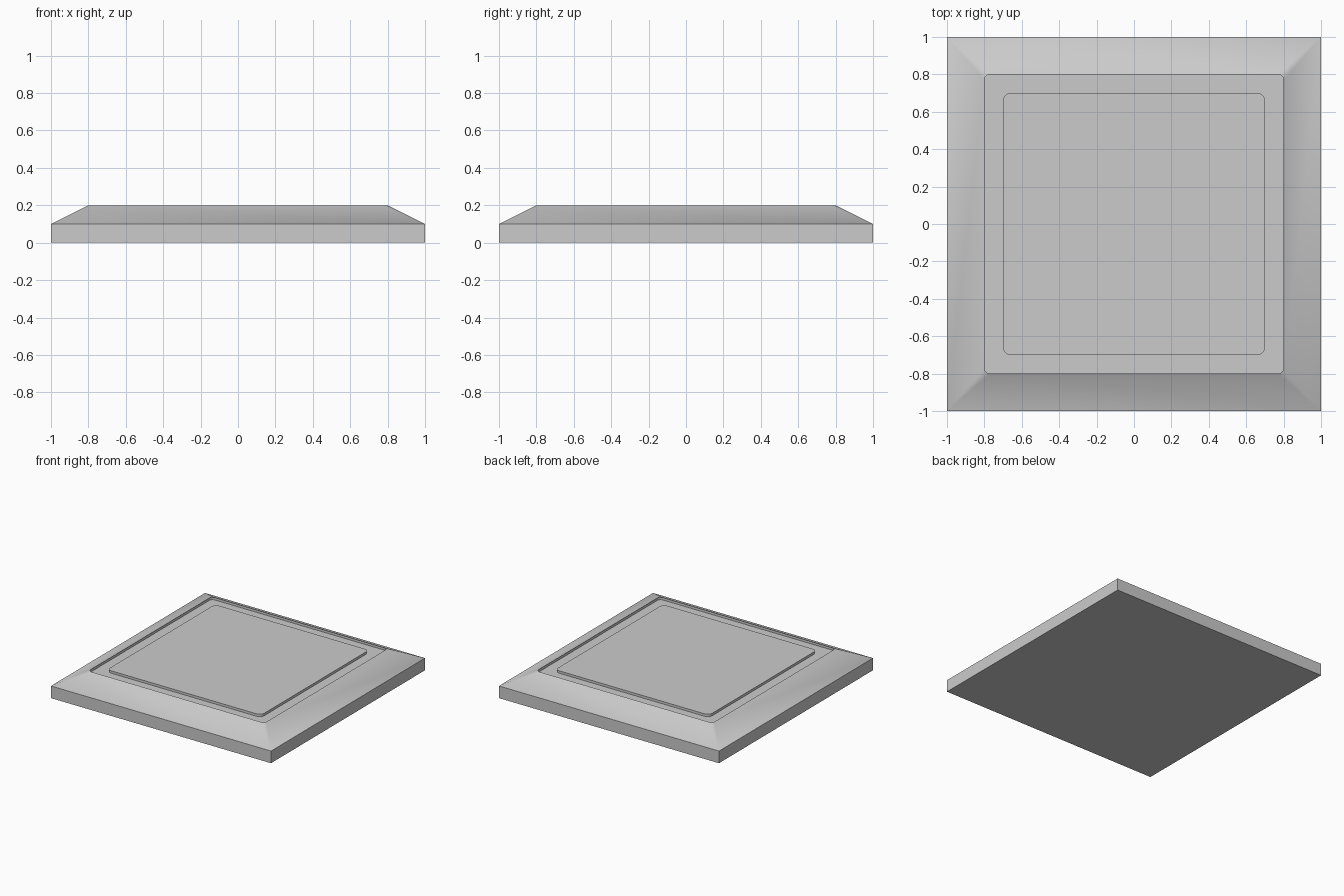
import bpy, bmesh, math

if "Cube" in bpy.data.objects:
    bpy.data.objects.remove(bpy.data.objects["Cube"])

SEG = 4          # segments per rounded corner
CORNERS = [(-1, -1), (1, -1), (1, 1), (-1, 1)]   # counter-clockwise


def rounded_loop(bm, half, radius, z):
    """Four lists of verts, one per corner, running counter-clockwise."""
    loop = []
    for i, (sx, sy) in enumerate(CORNERS):
        start = math.pi + i * math.pi / 2
        arc = []
        for k in range(SEG + 1):
            a = start + k * math.pi / 2 / SEG
            arc.append(bm.verts.new((sx * (half - radius) + radius * math.cos(a),
                                     sy * (half - radius) + radius * math.sin(a), z)))
        loop.append(arc)
    return loop


def bridge(bm, a, b):
    n = len(a)
    for i in range(n):
        j = (i + 1) % n
        bm.faces.new((a[i], a[j], b[j], b[i]))


def flat(loop):
    return [v for arc in loop for v in arc]


bm = bmesh.new()

# Square slab
bottom = [bm.verts.new((x, y, 0)) for x, y in CORNERS]
edge = [bm.verts.new((x, y, 0.1)) for x, y in CORNERS]
bm.faces.new(bottom[::-1])
bridge(bm, bottom, edge)

# Sloped border: corner fans and two triangles per side
rim = rounded_loop(bm, 0.8, 0.03, 0.2)
for i in range(4):
    j = (i + 1) % 4
    for k in range(SEG):
        bm.faces.new((edge[i], rim[i][k + 1], rim[i][k]))
    bm.faces.new((edge[i], edge[j], rim[i][-1]))
    bm.faces.new((edge[j], rim[j][0], rim[i][-1]))

# Shallow groove and raised centre panel
loops = [flat(rim)] + [flat(rounded_loop(bm, h, r, z)) for h, r, z in
                       ((0.8, 0.03, 0.18), (0.7, 0.04, 0.18), (0.7, 0.04, 0.2))]
for a, b in zip(loops, loops[1:]):
    bridge(bm, a, b)
bm.faces.new(loops[-1])

bmesh.ops.recalc_face_normals(bm, faces=bm.faces)
mesh = bpy.data.meshes.new("floor_plate")
bm.to_mesh(mesh)
bm.free()
plate = bpy.data.objects.new("floor_plate", mesh)
bpy.context.collection.objects.link(plate)

bpy.context.view_layer.objects.active = plate
plate.select_set(True)
bpy.ops.object.shade_smooth_by_angle(angle=math.radians(25))
